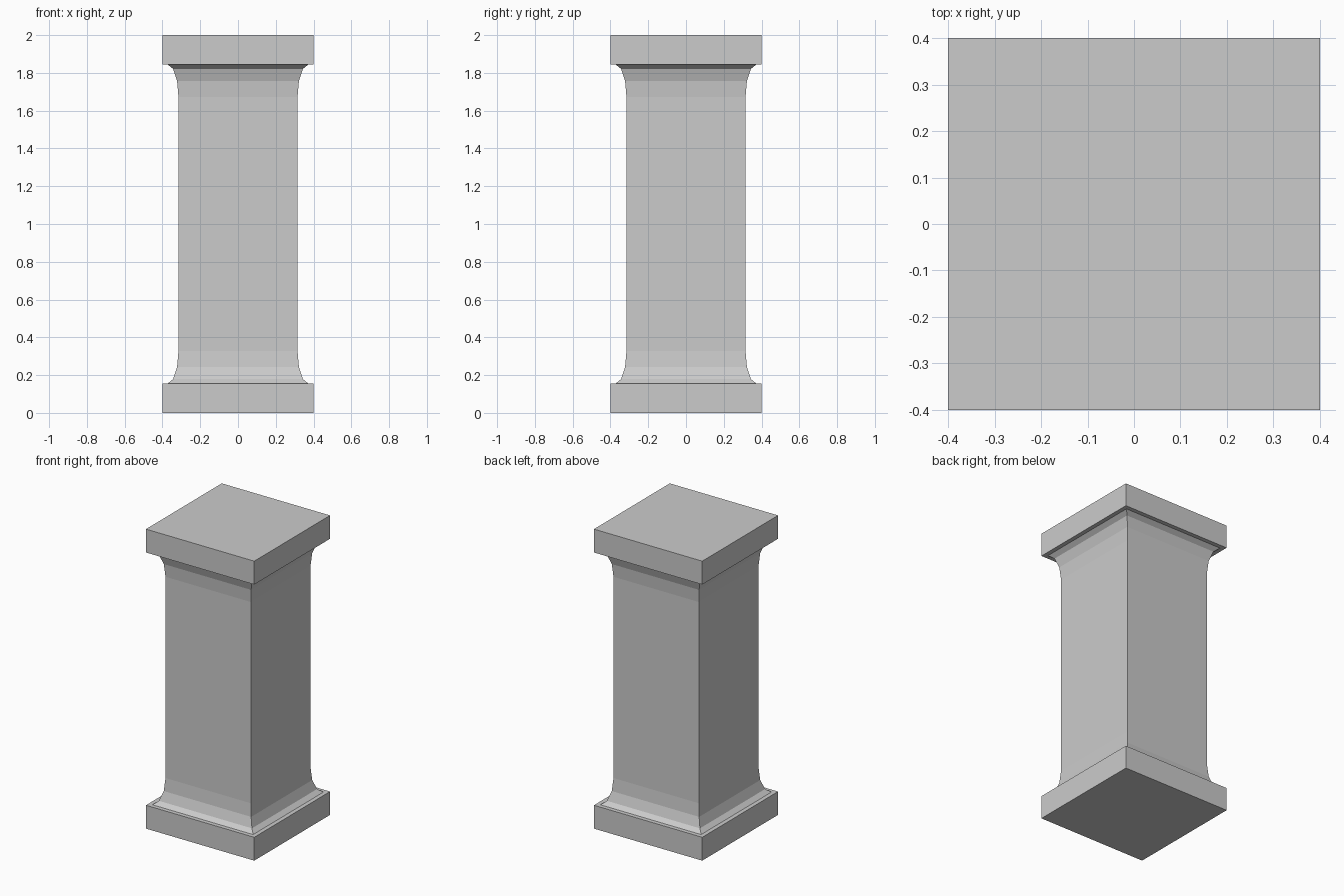
import bpy, bmesh, math

if "Cube" in bpy.data.objects:
    bpy.data.objects.remove(bpy.data.objects["Cube"])

def square_stack(name, profile):
    """Stack square rings of (half width, height), skinned and capped."""
    bm = bmesh.new()
    rings = [[bm.verts.new((sx * h, sy * h, z))
              for sx, sy in ((-1, -1), (1, -1), (1, 1), (-1, 1))]
             for h, z in profile]
    for low, high in zip(rings, rings[1:]):
        for i in range(4):
            j = (i + 1) % 4
            bm.faces.new((low[i], low[j], high[j], high[i]))
    bm.faces.new(rings[0][::-1])
    bm.faces.new(rings[-1])
    mesh = bpy.data.meshes.new(name)
    bm.to_mesh(mesh)
    bm.free()
    obj = bpy.data.objects.new(name, mesh)
    bpy.context.collection.objects.link(obj)
    return obj

SLAB, HALF, SHAFT = 0.156, 0.40, 0.315
FLARE, FLARE_H, STEPS = 0.057, 0.172, 3

# Square slabs at the bottom and top
square_stack("base_slab", [(HALF, 0), (HALF, SLAB)])
square_stack("cap_slab", [(HALF, 2 - SLAB), (HALF, 2)])

# Shaft with a concave three-step flare at each end
angles = [math.radians(90 * i / STEPS) for i in range(STEPS + 1)]
lower = [(SHAFT + FLARE * (1 - math.sin(a)),
          SLAB + FLARE_H * (1 - math.cos(a))) for a in angles]
upper = [(h, 2 - z) for h, z in reversed(lower)]
square_stack("shaft", lower + upper)
